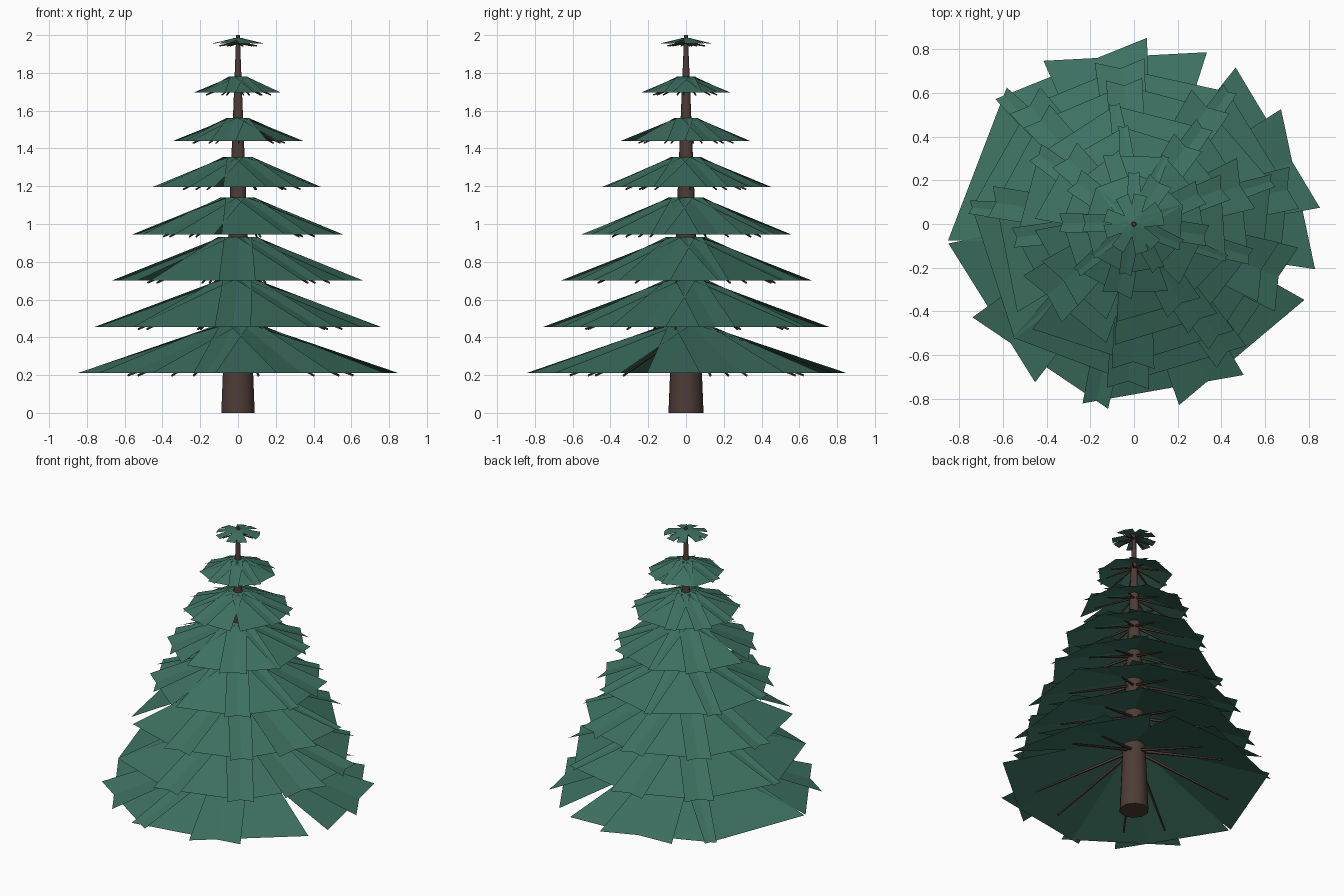
import bpy, bmesh, math, random
from mathutils import Vector, Matrix

if "Cube" in bpy.data.objects:
    bpy.data.objects.remove(bpy.data.objects["Cube"])

random.seed(4)


def material(name, rgb):
    m = bpy.data.materials.new(name)
    m.diffuse_color = (*rgb, 1)
    m.use_nodes = True
    m.node_tree.nodes["Principled BSDF"].inputs["Base Color"].default_value = m.diffuse_color
    return m


bark = material("bark brown", (0.075, 0.045, 0.037))
needles = material("needle green", (0.047, 0.165, 0.12))


def make_object(name, bm, mat):
    me = bpy.data.meshes.new(name)
    bm.to_mesh(me)
    bm.free()
    me.materials.append(mat)
    ob = bpy.data.objects.new(name, me)
    bpy.context.collection.objects.link(ob)
    return ob


def add_cone(bm, a, b, r1, r2, sides):
    """Tapered cylinder from point a to point b."""
    a, b = Vector(a), Vector(b)
    rot = (b - a).to_track_quat('Z', 'Y').to_matrix().to_4x4()
    bmesh.ops.create_cone(bm, cap_ends=True, segments=sides, radius1=r1, radius2=r2,
                          depth=(b - a).length, matrix=Matrix.Translation((a + b) / 2) @ rot)


def trunk_radius(z):
    return 0.093 - 0.0415 * z


# Trunk
bm = bmesh.new()
add_cone(bm, (0, 0, 0), (0, 0, 2), trunk_radius(0), trunk_radius(2), 10)
trunk = make_object("trunk", bm, bark)
for p in trunk.data.polygons:
    p.use_smooth = len(p.vertices) == 4

# Tiers: top height, bottom height, radius of the outer corners
tiers = [(0.46, 0.21, 0.855), (0.70, 0.455, 0.76), (0.93, 0.70, 0.67), (1.14, 0.945, 0.56),
         (1.355, 1.195, 0.455), (1.56, 1.44, 0.345), (1.78, 1.695, 0.24), (1.985, 1.955, 0.14)]
first_jitter = [12, -9, 13, -8, -1, 12, -4, 0, -10]
# Pairs of neighbouring branches that stand apart and leave a gap
gaps = {2: {5: -9, 6: 12}, 3: {6: -9, 7: 7}, 4: {6: -12, 7: 6}, 5: {7: -9, 8: 13}}

for t, (top, bottom, radius) in enumerate(tiers):
    foliage, twigs = bmesh.new(), bmesh.new()
    half_angle = math.radians(26 if t < 7 else 13)
    inner_d = trunk_radius(top)
    inner_w = 0.02 + 0.11 * radius if t < 7 else 0.02
    outer_d, outer_w = radius * math.cos(half_angle), radius * math.sin(half_angle)
    for i in range(9):
        jitter = first_jitter[i] if t == 0 else random.uniform(-11, 11)
        jitter = gaps.get(t, {}).get(i, jitter)
        angle = math.radians(40 * i + jitter)
        rot = Matrix.Rotation(angle, 3, 'Z')
        # Flat fan-shaped panel of needles
        corners = [(inner_d, -inner_w, top), (outer_d, -outer_w, bottom),
                   (outer_d, outer_w, bottom), (inner_d, inner_w, top)]
        foliage.faces.new([foliage.verts.new(rot @ Vector(c)) for c in corners])
        # Twig below the panel
        thick = 0.006 + 0.007 * radius
        start = rot @ Vector((0, 0, top - 0.025))
        end = rot @ Vector((0.73 * radius, 0, bottom - 0.012))
        add_cone(twigs, start, end, thick, thick * 0.5, 5)
    make_object(f"foliage_tier_{t + 1}", foliage, needles)
    make_object(f"twigs_tier_{t + 1}", twigs, bark)
